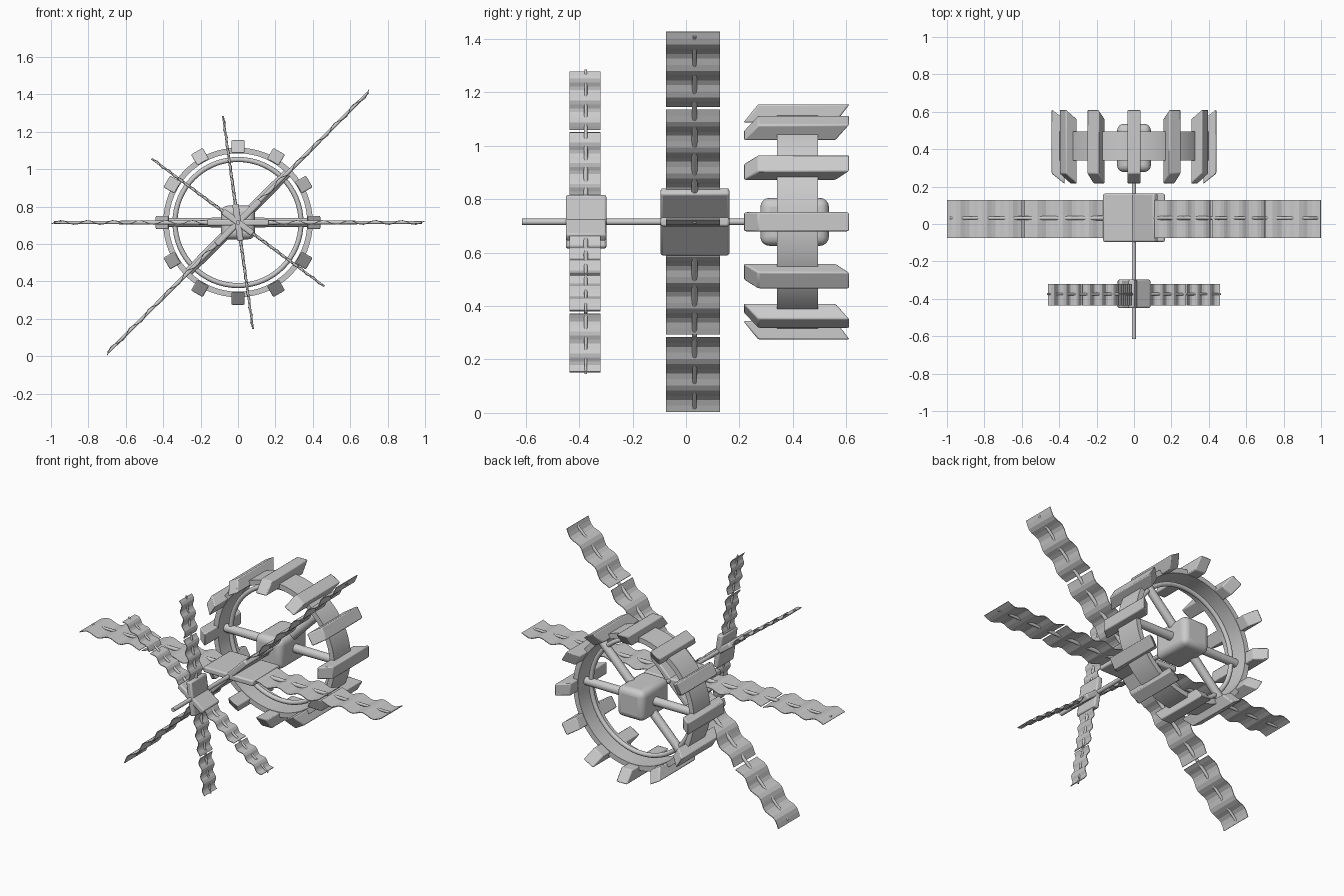
import bpy, bmesh
from math import sin, cos, pi, radians
from mathutils import Matrix, Vector

if "Cube" in bpy.data.objects:
    bpy.data.objects.remove(bpy.data.objects["Cube"])

Z0 = 0.715          # height of the station axis
RING_Y = 0.415      # middle of the ring


def make(name, verts, faces, smooth=None, matrix=None):
    me = bpy.data.meshes.new(name)
    me.from_pydata(verts, [], faces)
    if matrix:
        me.transform(matrix)
    bm = bmesh.new()
    bm.from_mesh(me)
    bmesh.ops.recalc_face_normals(bm, faces=bm.faces)
    bm.to_mesh(me)
    bm.free()
    ob = bpy.data.objects.new(name, me)
    bpy.context.collection.objects.link(ob)
    if smooth:
        bpy.ops.object.select_all(action='DESELECT')
        ob.select_set(True)
        bpy.context.view_layer.objects.active = ob
        bpy.ops.object.shade_smooth_by_angle(angle=radians(smooth))
    return ob


def spin(deg):
    """Local x becomes the radial direction at this angle in the front view."""
    return Matrix.Translation((0, 0, Z0)) @ Matrix.Rotation(-radians(deg), 4, 'Y')


def lathe(name, profile, n=64):
    """Closed (radius, y) profile swept round the station axis."""
    m = len(profile)
    verts = [(r * cos(2 * pi * i / n), y, Z0 + r * sin(2 * pi * i / n))
             for i in range(n) for r, y in profile]
    faces = [(i * m + j, i * m + (j + 1) % m,
              (i + 1) % n * m + (j + 1) % m, (i + 1) % n * m + j)
             for i in range(n) for j in range(m)]
    return make(name, verts, faces, 40)


def rod(name, a, b, r0, r1, matrix=None, n=12):
    a, b = Vector(a), Vector(b)
    q = (b - a).to_track_quat('Z', 'Y')
    verts = [p + q @ Vector((r * cos(2 * pi * i / n), r * sin(2 * pi * i / n), 0))
             for p, r in ((a, r0), (b, r1)) for i in range(n)]
    faces = [(i, (i + 1) % n, n + (i + 1) % n, n + i) for i in range(n)]
    faces += [tuple(range(n)), tuple(range(n, 2 * n))]
    return make(name, verts, faces, 40, matrix)


def box(name, lo, hi, bevel, matrix, segments=3):
    verts = [(x, y, z) for x in (lo[0], hi[0]) for y in (lo[1], hi[1]) for z in (lo[2], hi[2])]
    faces = [(0, 1, 3, 2), (4, 6, 7, 5), (0, 4, 5, 1), (2, 3, 7, 6), (0, 2, 6, 4), (1, 5, 7, 3)]
    ob = make(name, verts, faces, 40, matrix)
    mod = ob.modifiers.new("bevel", 'BEVEL')
    mod.width, mod.segments = bevel, segments
    return ob


def wavy_panel(name, r0, r1, y0, y1, amp, period, matrix):
    """Thin corrugated blanket folded along its length."""
    n = max(4, round((r1 - r0) / period * 6))
    verts, faces = [], []
    for i in range(n + 1):
        x = r0 + (r1 - r0) * i / n
        z = amp * sin(2 * pi * x / period)
        verts += [(x, y0, z), (x, y1, z)]
    for i in range(n):
        faces.append((2 * i, 2 * i + 2, 2 * i + 3, 2 * i + 1))
    ob = make(name, verts, faces, None, matrix)
    mod = ob.modifiers.new("thickness", 'SOLIDIFY')
    mod.thickness, mod.offset = 0.004, 0


def solar_array(name, angles, plate, plate_y, spans, panel_y, rod_y, rod_end, r_rod, amp, period):
    for k, ang in enumerate(angles):
        # crossing mount plate shared by the two opposite wings
        box(f"{name}_mount_{k}", (-plate, plate_y[0], -0.017), (plate, plate_y[1], 0.017),
            0.008, spin(ang), 2)
        for side in (0, 180):
            m = spin(ang + side)
            for j, (r0, r1) in enumerate(spans):
                wavy_panel(f"{name}_panel_{k}_{side}_{j}", r0, r1, *panel_y, amp, period, m)
            rod(f"{name}_boom_{k}_{side}", (0.05, rod_y, 0), (rod_end, rod_y, 0),
                r_rod, r_rod * 0.55, m)


# habitat ring: wide outer band and slim inner tube
lathe("ring_band", [(0.37, 0.34), (0.40, 0.34), (0.40, 0.495), (0.37, 0.495)])
lathe("ring_inner_tube", [(0.337 + 0.0135 * cos(2 * pi * i / 12),
                           RING_Y + 0.0135 * sin(2 * pi * i / 12)) for i in range(12)])

# twelve slanted pods round the ring
side = [(0.44, 0.27), (0.44, 0.612), (0.372, 0.56), (0.372, 0.215)]
for i in range(12):
    vs = [(r, y, w) for w in (-0.036, 0.036) for r, y in side]
    fs = [(0, 1, 2, 3), (4, 5, 6, 7)] + [(j, (j + 1) % 4, (j + 1) % 4 + 4, j + 4) for j in range(4)]
    pod = make(f"ring_pod_{i}", vs, fs, 40, spin(30 * i))
    bev = pod.modifiers.new("bevel", 'BEVEL')
    bev.width, bev.segments = 0.006, 2

# ring hub and spokes
box("ring_hub", (-0.09, 0.278, -0.09), (0.09, 0.535, 0.09), 0.035, spin(0), 4)
for ang in (0, 45, 180, 225):
    rod(f"ring_spoke_{ang}", (0.04, RING_Y, 0), (0.385, RING_Y, 0), 0.026, 0.024, spin(ang), 16)

# central shaft
rod("central_shaft", (0, -0.614, Z0), (0, 0.3, Z0), 0.012, 0.012)

# large and small solar arrays
solar_array("main_array", (0, 45), 0.165, (-0.095, 0.162), [(0.15, 0.585), (0.6, 0.998)],
            (-0.075, 0.128), 0.032, 0.985, 0.013, 0.011, 0.14)
solar_array("small_array", (-36.5, 98), 0.1, (-0.45, -0.298), [(0.09, 0.338), (0.348, 0.568)],
            (-0.436, -0.32), -0.375, 0.575, 0.009, 0.008, 0.08)
